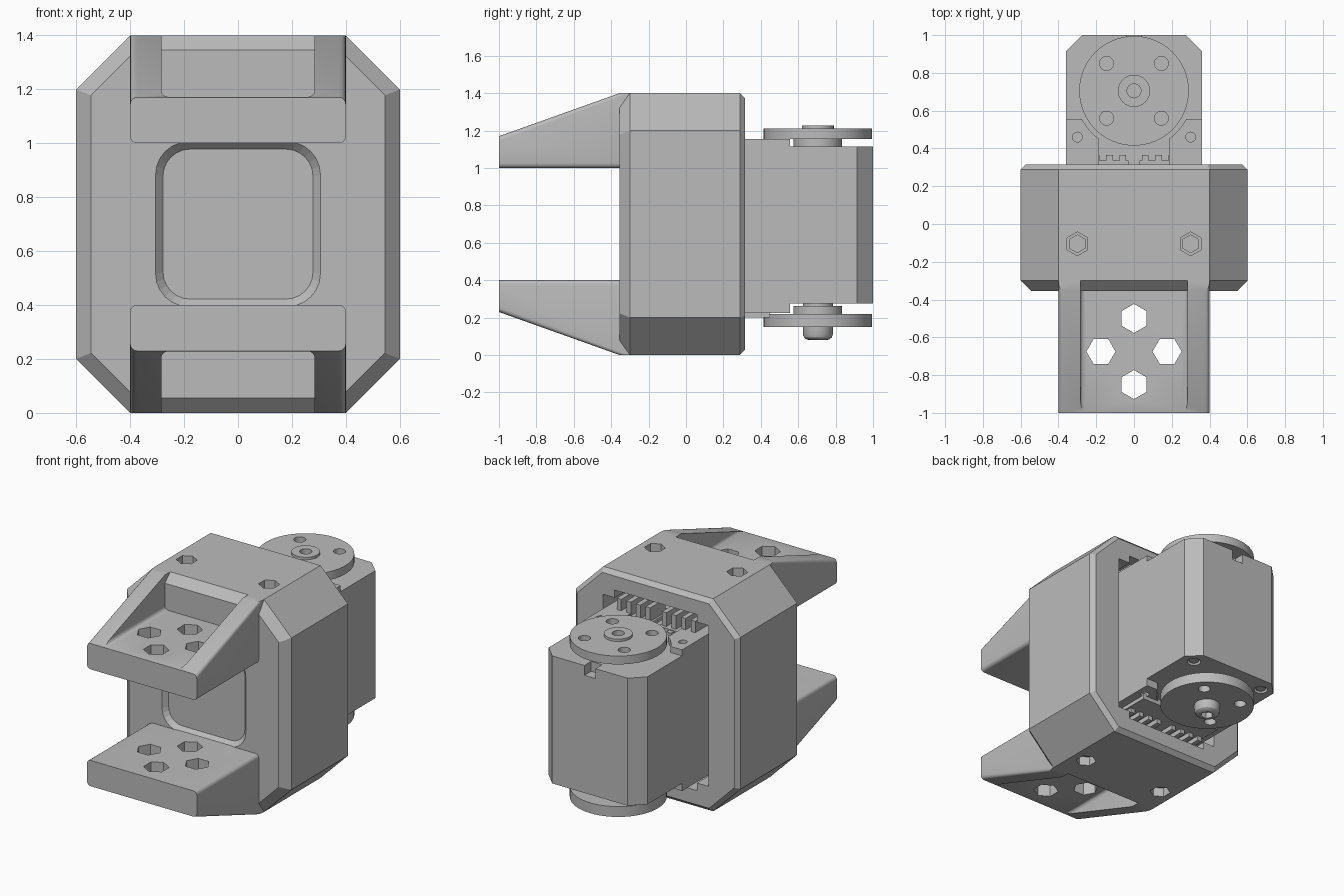
import bpy, bmesh, math
from math import cos, sin, pi

if "Cube" in bpy.data.objects:
    bpy.data.objects.remove(bpy.data.objects["Cube"], do_unlink=True)

GREY = (0.5, 0.5, 0.5, 1)
grey = bpy.data.materials.new("plain grey")
grey.use_nodes = True
grey.diffuse_color = GREY
grey.node_tree.nodes["Principled BSDF"].inputs["Base Color"].default_value = GREY

MID = 0.7            # mid height of the housing
AXIS_Y = 0.705       # position of the output shaft


def loft(name, rings):
    """Skin a list of equal point rings and cap both ends."""
    bm = bmesh.new()
    loops = [[bm.verts.new(p) for p in ring] for ring in rings]
    n = len(loops[0])
    for a, b in zip(loops, loops[1:]):
        for i in range(n):
            j = (i + 1) % n
            bm.faces.new((a[i], a[j], b[j], b[i]))
    bm.faces.new(loops[0])
    bm.faces.new(loops[-1])
    bmesh.ops.recalc_face_normals(bm, faces=bm.faces)
    mesh = bpy.data.meshes.new(name)
    bm.to_mesh(mesh)
    bm.free()
    obj = bpy.data.objects.new(name, mesh)
    mesh.materials.append(grey)
    bpy.context.collection.objects.link(obj)
    return obj


def prism(name, pts, lo, hi, axis="z"):
    place = {"x": lambda a, b, t: (t, a, b),
             "y": lambda a, b, t: (a, t, b),
             "z": lambda a, b, t: (a, b, t)}[axis]
    return loft(name, [[place(a, b, t) for a, b in pts] for t in (lo, hi)])


def box(name, x, y, z):
    return prism(name, [(x[0], y[0]), (x[1], y[0]), (x[1], y[1]), (x[0], y[1])], *z)


def circle(cx, cy, r, n=48, turn=0.0):
    return [(cx + r * cos(turn + 2 * pi * i / n), cy + r * sin(turn + 2 * pi * i / n))
            for i in range(n)]


def turned(name, cx, cy, steps, n=48):
    """Stack of (radius, height) steps around a vertical axis."""
    return loft(name, [[(x, y, z) for x, y in circle(cx, cy, r, n)] for r, z in steps])


def round_rect(cx, cy, hx, hy, r, n=6):
    pts = []
    for k, (sx, sy) in enumerate([(1, 1), (-1, 1), (-1, -1), (1, -1)]):
        for i in range(n + 1):
            a = (k + i / n) * pi / 2
            pts.append((cx + sx * (hx - r) + r * cos(a), cy + sy * (hy - r) + r * sin(a)))
    return pts


def activate(obj):
    bpy.ops.object.select_all(action="DESELECT")
    obj.select_set(True)
    bpy.context.view_layer.objects.active = obj


def apply(obj, kind, **settings):
    activate(obj)
    mod = obj.modifiers.new(kind.lower(), kind)
    for key, value in settings.items():
        setattr(mod, key, value)
    bpy.ops.object.modifier_apply(modifier=mod.name)


def cut(obj, *cutters):
    for c in cutters:
        apply(obj, "BOOLEAN", operation="DIFFERENCE", solver="EXACT", object=c)
        bpy.data.objects.remove(c, do_unlink=True)


def smooth(obj):
    activate(obj)
    bpy.ops.object.shade_smooth_by_angle(angle=math.radians(30))


def flip(z, side):
    """Heights above the middle, mirrored downward when side is -1."""
    return MID + side * (z - MID)


# Housing: long octagon with chamfered front and back rims
def octagon(y, inset):
    hx, hz = 0.6 - inset, 0.7 - inset
    s = 1.1 - inset * math.sqrt(2)
    half = [(hx, s - hx), (s - hz, hz), (hz - s, hz), (-hx, s - hx)]
    return [(x, y, MID + z) for x, z in half + [(-x, -z) for x, z in half]]


housing = loft("housing", [octagon(-0.355, 0.055), octagon(-0.3, 0),
                           octagon(0.288, 0), octagon(0.315, 0.027)])
cut(housing,
    box("cavity", (-0.385, 0.385), (-0.19, 0.5), (0.17, 1.23)),
    box("cable_slot", (-0.3, 0.3), (0.1, 0.5), (0.12, 1.28)),
    loft("window", [[(x, y, z) for x, z in round_rect(0, MID, h, h, r)]
                    for y, h, r in ((-0.365, 0.315, 0.13), (-0.325, 0.278, 0.1))]))
for side in (1, -1):
    for x in (-0.3, 0.3):
        cut(housing,
            prism("nut_pocket", circle(x, -0.105, 0.063, 6, pi / 2),
                  flip(1.34, side), flip(1.5, side)),
            prism("bolt_hole", circle(x, -0.105, 0.047, 6, pi / 2),
                  flip(1.15, side), flip(1.45, side)))


# Prongs: sloped arms with a channel between two ribs and four hex holes
def prong(name, side):
    outline = [(-1, 1), (-1, 1.17), (-0.355, 1.4), (-0.3, 1.4), (-0.3, 1)]
    arm = prism(name, [(y, flip(z, side)) for y, z in outline], -0.4, 0.4, "x")
    bm = bmesh.new()
    bm.from_mesh(arm.data)
    long_edges = [e for e in bm.edges
                  if abs(e.verts[0].co.y - e.verts[1].co.y) > 0.2]
    bmesh.ops.bevel(bm, geom=long_edges, offset=0.025, segments=4,
                    profile=0.5, affect="EDGES")
    bm.to_mesh(arm.data)
    bm.free()
    cut(arm, prism("channel", round_rect(0, flip(1.472, side), 0.284, 0.3, 0.025),
                   -1.2, -0.2, "y"))
    for k in range(4):
        a = k * pi / 2
        cut(arm, prism("hex_hole", circle(0.175 * cos(a), -0.675 + 0.175 * sin(a),
                                          0.077, 6, a),
                       flip(0.9, side), flip(1.3, side)))
    smooth(arm)


prong("upper_prong", 1)
prong("lower_prong", -1)

# Motor body with chamfered back corners, a back notch and screw holes below
motor = prism("motor_body", [(-0.36, -0.18), (0.36, -0.18), (0.36, 0.915),
                             (0.275, 1), (-0.275, 1), (-0.36, 0.915)], 0.275, 1.115)
cut(motor, box("notch", (-0.04, 0.04), (0.93, 1.1), (1.05, 1.2)))
for x in (-0.27, 0.27):
    cut(motor, turned("screw_hole", x, 0.9, [(0.042, 0.2), (0.042, 0.3)], 24))
    turned("case_screw", x, 0.9, [(0.03, 0.281), (0.03, 0.305)], 24)

# Ears, cable sockets and pins on both ends of the motor
for side, word in ((1, "upper"), (-1, "lower")):
    top = flip(1.155, side) if side > 0 else 0.225
    base = flip(1.11, side)
    for x in (-1, 1):
        ear = prism(word + "_ear", [(x * 0.185, 0), (x * 0.36, 0), (x * 0.36, 0.555),
                                    (x * 0.185, 0.555)], base, top)
        cut(ear,
            turned("arc", 0, AXIS_Y, [(0.315, 0), (0.315, 1.4)]),
            turned("ear_hole", x * 0.3, 0.46, [(0.026, 0), (0.026, 1.4)], 24))
        lo, hi = sorted((x * 0.03, x * 0.295))
        box(word + "_socket", (lo, hi), (0.1, 0.335), (base, flip(1.14, side)))
        for k in range(4):
            c = x * (0.06 + 0.07 * k)
            box(word + "_pin", (c - 0.016, c + 0.016), (0.15, 0.312),
                (base, flip(1.23, side)))
            box(word + "_tooth", (c - 0.018, c + 0.018), (0.3, 0.365),
                (base, flip(1.135, side)))
box("lower_cable_guard", (-0.3, 0.3), (0.1, 0.45), (0.2, 0.24))


# Round output horns with four holes on the diagonals
def horn(name, steps):
    disc = turned(name, 0, AXIS_Y, steps, 64)
    for sx in (-1, 1):
        for sy in (-1, 1):
            cut(disc, turned("horn_hole", sx * 0.145, AXIS_Y + sy * 0.145,
                             [(0.037, 0), (0.037, 1.5)], 24))
    return disc


upper = horn("upper_horn", [(0.13, 1.1), (0.13, 1.155), (0.29, 1.155), (0.29, 1.21),
                            (0.085, 1.21), (0.085, 1.226)])
cut(upper, turned("shaft_hole", 0, AXIS_Y, [(0.037, 1.17), (0.037, 1.3)], 24))
smooth(upper)
lower = horn("lower_horn", [(0.08, 0.285), (0.08, 0.262), (0.13, 0.262), (0.13, 0.218),
                            (0.29, 0.218), (0.29, 0.15), (0.08, 0.15)])
smooth(lower)

# Domed screw that holds the lower horn
screw = turned("horn_screw", 0, AXIS_Y, [(0.08, 0.16), (0.08, 0.11), (0.074, 0.094),
                                         (0.06, 0.083), (0.045, 0.08)])
cut(screw, prism("socket", circle(0, AXIS_Y, 0.04, 6), 0.05, 0.12))
smooth(screw)
